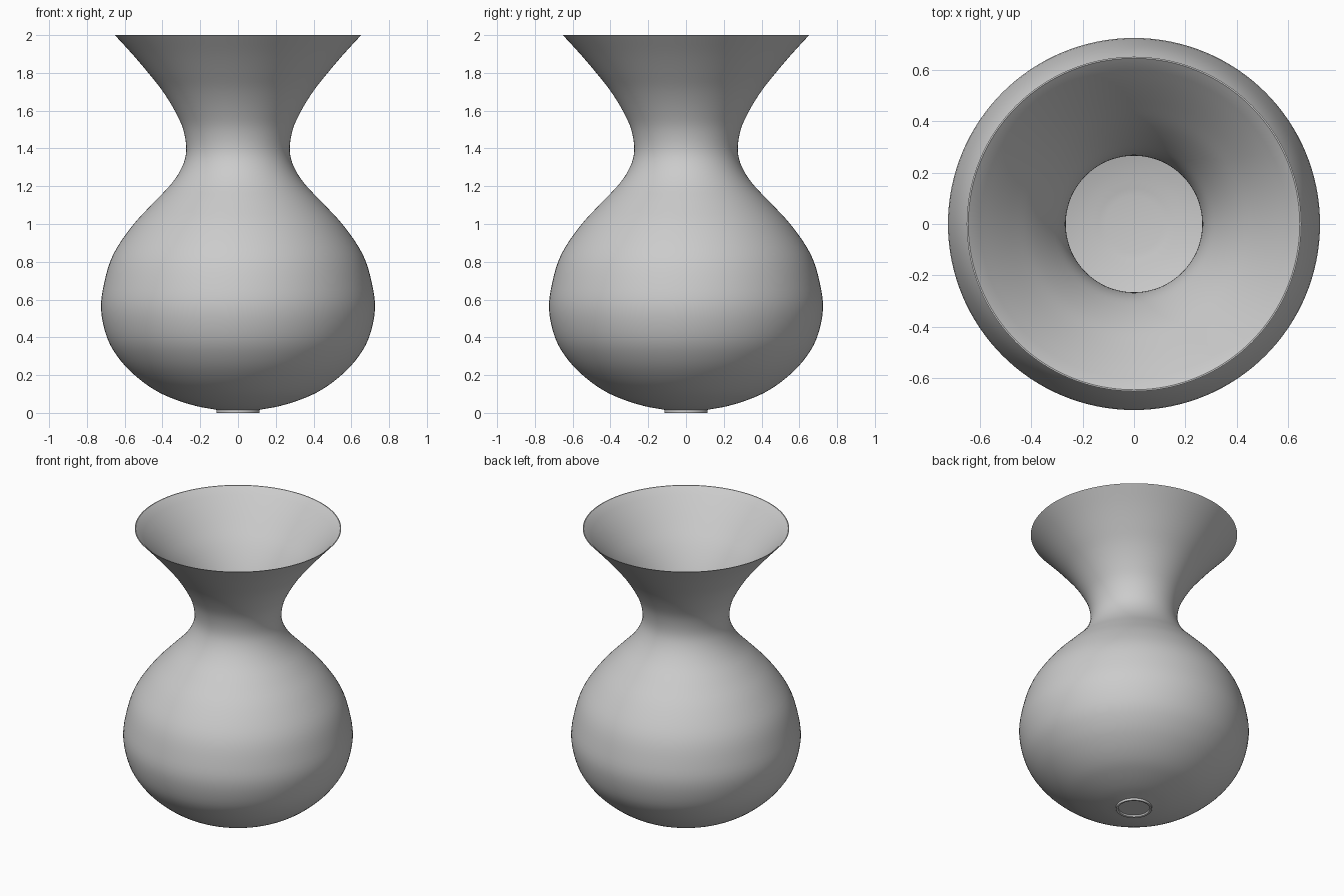
import bpy, bmesh, math
from mathutils import Vector

if "Cube" in bpy.data.objects:
    bpy.data.objects.remove(bpy.data.objects["Cube"])

SIDES = 128
WALL = 0.008

# Outer silhouette control points (radius, height), foot to rim
outline = [(0.112, 0.016), (0.22, 0.036), (0.33, 0.07), (0.43, 0.115), (0.53, 0.185),
           (0.62, 0.275), (0.69, 0.39), (0.725, 0.545), (0.708, 0.69),
           (0.66, 0.84), (0.56, 0.99), (0.45, 1.11), (0.355, 1.21),
           (0.297, 1.30), (0.274, 1.39), (0.29, 1.50), (0.335, 1.60),
           (0.40, 1.705), (0.475, 1.80), (0.56, 1.90), (0.652, 2.0)]


def smooth_path(points, steps=4):
    """Catmull-Rom curve through the points."""
    p = [Vector(q) for q in points]
    p = [2 * p[0] - p[1]] + p + [2 * p[-1] - p[-2]]
    out = []
    for a, b, c, d in zip(p, p[1:], p[2:], p[3:]):
        for i in range(steps):
            t = i / steps
            out.append(0.5 * (2 * b + (c - a) * t + (2 * a - 5 * b + 4 * c - d) * t * t
                              + (3 * b - a - 3 * c + d) * t ** 3))
    return out + [p[-2]]


def inset(path, dist):
    """Copy of the path moved towards the inside of the vessel."""
    out = []
    for i, q in enumerate(path):
        d = (path[min(i + 1, len(path) - 1)] - path[max(i - 1, 0)]).normalized()
        out.append(q + Vector((-d.y, d.x)) * dist)
    return out


def lathe(name, profile):
    """Revolve a profile about z; radius 0 points become poles."""
    bm = bmesh.new()
    verts = [bm.verts.new((r, 0, z)) for r, z in profile]
    edges = [bm.edges.new(e) for e in zip(verts, verts[1:])]
    bmesh.ops.spin(bm, geom=verts + edges, cent=(0, 0, 0), axis=(0, 0, 1),
                   angle=math.tau, steps=SIDES)
    bmesh.ops.remove_doubles(bm, verts=bm.verts, dist=1e-5)
    bmesh.ops.recalc_face_normals(bm, faces=bm.faces)
    mesh = bpy.data.meshes.new(name)
    bm.to_mesh(mesh)
    bm.free()
    obj = bpy.data.objects.new(name, mesh)
    bpy.context.collection.objects.link(obj)
    bpy.ops.object.select_all(action='DESELECT')
    obj.select_set(True)
    bpy.context.view_layer.objects.active = obj
    bpy.ops.object.shade_smooth_by_angle(angle=math.radians(35))
    return obj


# Vase: recessed underside, foot ring, outer wall, rim, inner wall, floor
outer = smooth_path(outline)
inner = inset(outer, WALL)
inner[-1].y = 2.0
foot = [(0, 0.012), (0.098, 0.012), (0.100, 0.002), (0.104, 0), (0.113, 0), (0.115, 0.003), (0.115, 0.010)]
profile = foot + [tuple(q) for q in outer] + [tuple(q) for q in reversed(inner)]
profile.append((0, inner[0].y))
lathe("vase", profile)
